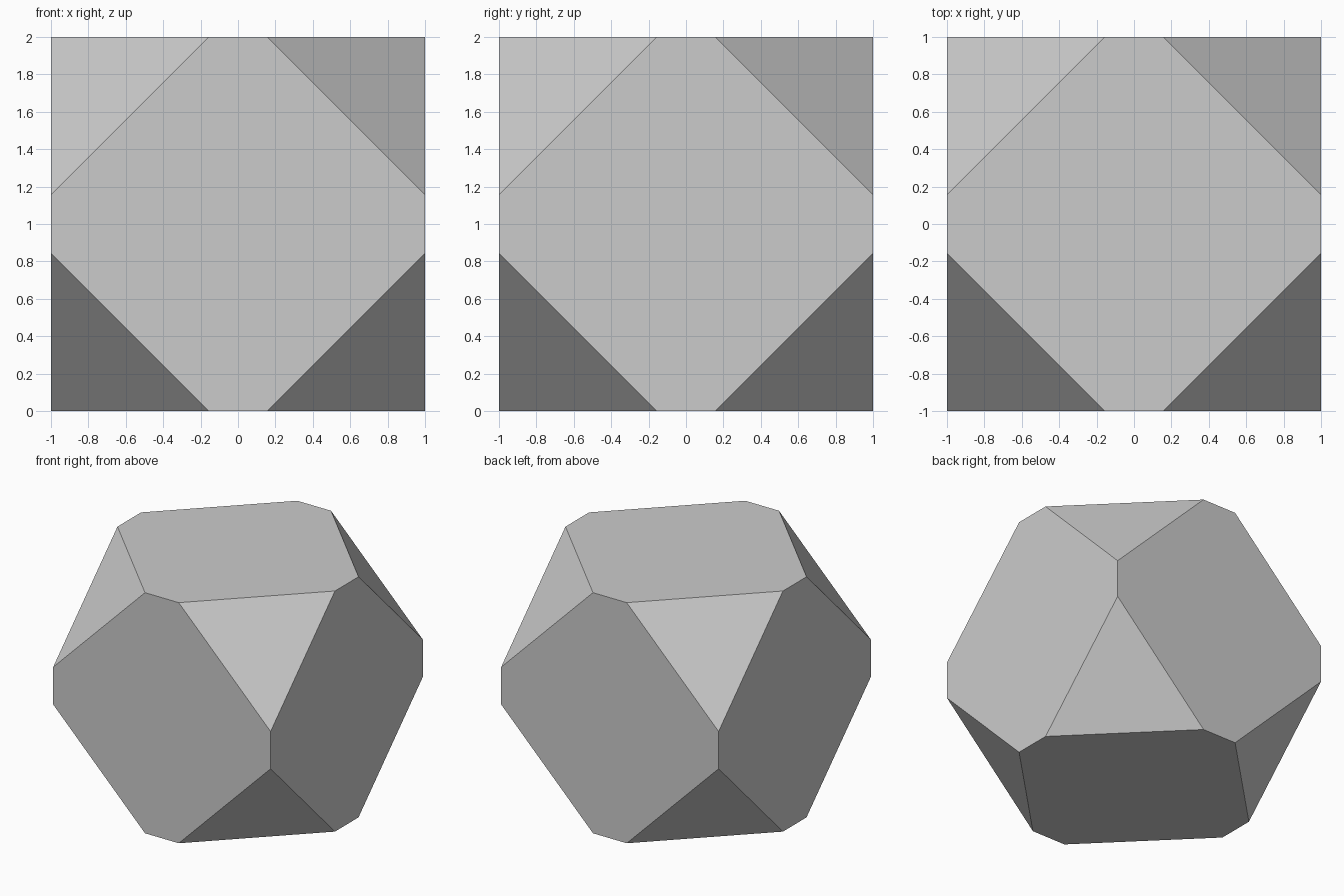
import bpy
import bmesh
from mathutils import Matrix

cube = bpy.data.objects.get("Cube")
if cube:
    bpy.data.objects.remove(cube, do_unlink=True)

CORNER_CUT = 0.845  # distance cut back along each edge

# Single plain grey
grey = bpy.data.materials.new("light_grey")
grey.use_nodes = True
color = (0.6, 0.6, 0.6, 1.0)
grey.diffuse_color = color
grey.node_tree.nodes["Principled BSDF"].inputs["Base Color"].default_value = color

# Cube with every corner sliced off flat, leaving octagons and triangles
bm = bmesh.new()
bmesh.ops.create_cube(bm, size=2.0, matrix=Matrix.Translation((0, 0, 1)))
bmesh.ops.bevel(bm, geom=bm.verts[:], offset=CORNER_CUT, offset_type='OFFSET',
                segments=1, profile=0.5, affect='VERTICES', clamp_overlap=False)
bmesh.ops.recalc_face_normals(bm, faces=bm.faces[:])

mesh = bpy.data.meshes.new("truncated_cube")
bm.to_mesh(mesh)
bm.free()
mesh.materials.append(grey)
body = bpy.data.objects.new("truncated_cube", mesh)
bpy.context.collection.objects.link(body)
